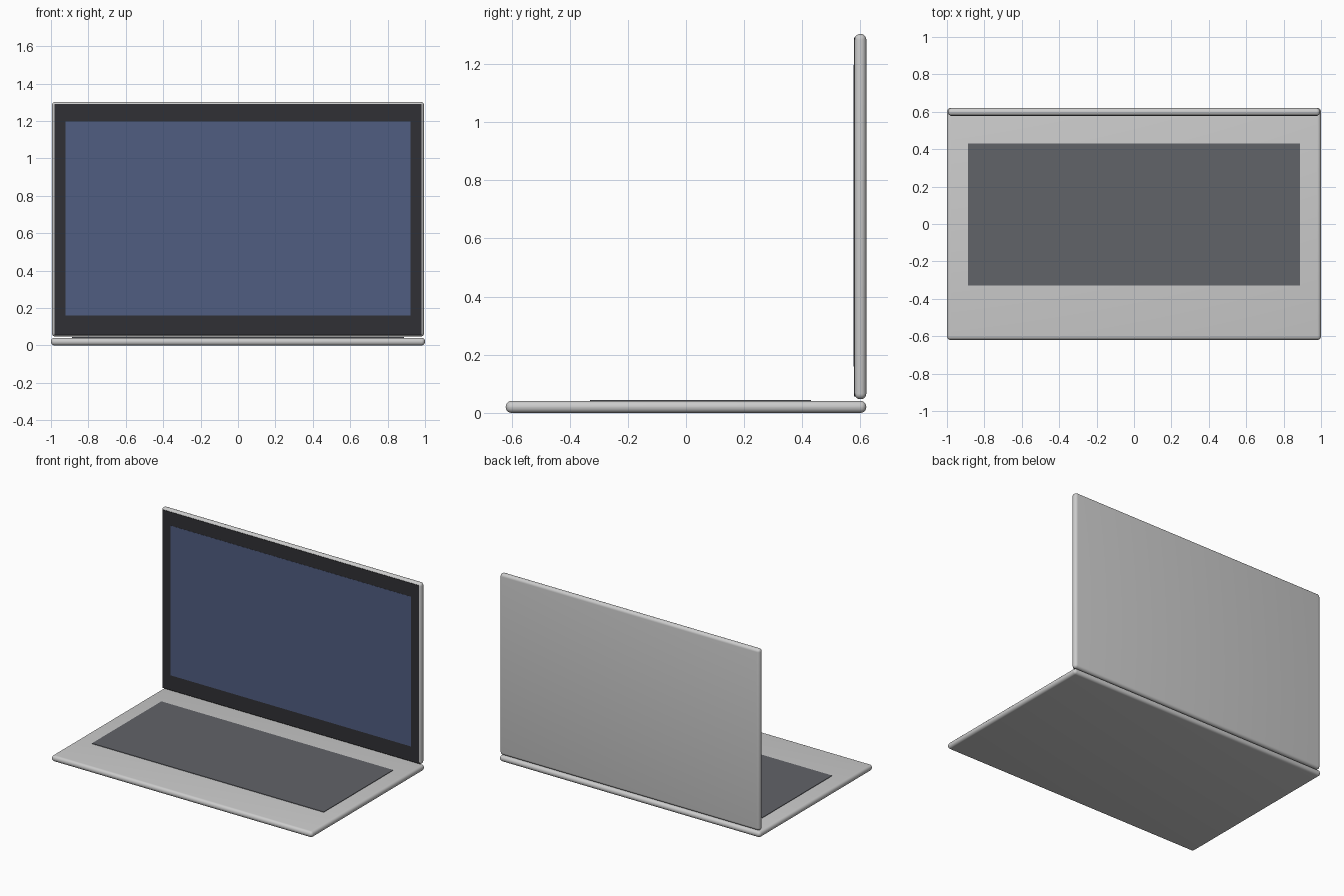
import bpy

if "Cube" in bpy.data.objects:
    bpy.data.objects.remove(bpy.data.objects["Cube"])


def colour(name, rgb):
    mat = bpy.data.materials.new(name)
    mat.diffuse_color = (*rgb, 1)
    mat.use_nodes = True
    mat.node_tree.nodes["Principled BSDF"].inputs["Base Color"].default_value = mat.diffuse_color
    return mat


def slab(name, x, y, z, bevel=0.0, mat=None):
    """Box between (min, max) ranges; x is the half width."""
    bpy.ops.mesh.primitive_cube_add(
        size=1, location=(0, sum(y) / 2, sum(z) / 2))
    ob = bpy.context.object
    ob.name = name
    ob.scale = (2 * x, y[1] - y[0], z[1] - z[0])
    bpy.ops.object.transform_apply(location=False, rotation=False, scale=True)
    if bevel:
        mod = ob.modifiers.new("rounded_edges", 'BEVEL')
        mod.width = bevel
        mod.segments = 5
        bpy.ops.object.modifier_apply(modifier=mod.name)
        bpy.ops.object.shade_smooth_by_angle()
    if mat:
        ob.data.materials.append(mat)
    return ob


black = colour("bezel_black", (0.03, 0.03, 0.035))
blue = colour("screen_blue", (0.08, 0.11, 0.22))
dark = colour("key_grey", (0.12, 0.125, 0.14))

# Rounded base and upright lid
slab("base", 1.0, (-0.62, 0.62), (0, 0.041), 0.0195)
slab("lid", 0.995, (0.579, 0.62), (0.047, 1.303), 0.0195)

# Keyboard area, slightly proud of the base
slab("keyboard", 0.888, (-0.33, 0.43), (0.035, 0.0445), mat=dark)

# Dark bezel and display on the lid front
slab("bezel", 0.982, (0.5775, 0.59), (0.057, 1.29), mat=black)
slab("screen", 0.922, (0.5765, 0.585), (0.16, 1.197), mat=blue)
